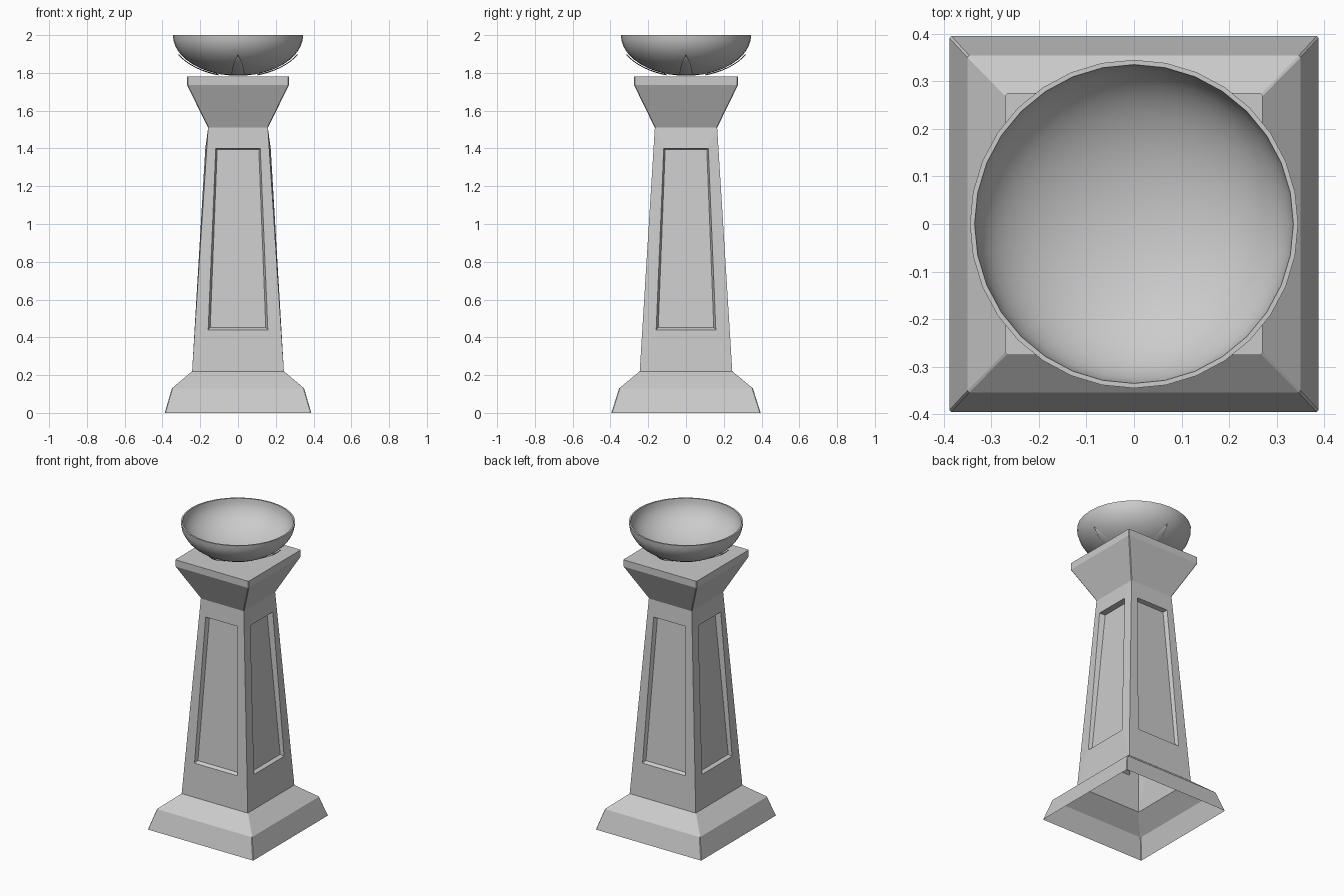
import bpy, bmesh
from math import sin, cos, pi

if "Cube" in bpy.data.objects:
    bpy.data.objects.remove(bpy.data.objects["Cube"])


def finish(name, verts, faces, smooth=False, merge=True):
    me = bpy.data.meshes.new(name)
    me.from_pydata(verts, [], faces)
    bm = bmesh.new()
    bm.from_mesh(me)
    if merge:
        bmesh.ops.remove_doubles(bm, verts=bm.verts, dist=0.0002)
    bmesh.ops.recalc_face_normals(bm, faces=bm.faces)
    bm.to_mesh(me)
    bm.free()
    ob = bpy.data.objects.new(name, me)
    bpy.context.collection.objects.link(ob)
    if smooth:
        bpy.ops.object.select_all(action='DESELECT')
        bpy.context.view_layer.objects.active = ob
        ob.select_set(True)
        bpy.ops.object.shade_smooth_by_angle(angle=0.7)
    return ob


def square_loft(name, rings, chamfer=0.004, cap_top=False):
    """Stack of chamfered rectangles (half x, half y, z), open underneath."""
    verts, faces = [], []
    for hx, hy, z in rings:
        c = chamfer
        verts += [(hx, c - hy, z), (hx, hy - c, z), (hx - c, hy, z), (c - hx, hy, z),
                  (-hx, hy - c, z), (-hx, c - hy, z), (c - hx, -hy, z), (hx - c, -hy, z)]
    for r in range(len(rings) - 1):
        for i in range(8):
            a, b = r * 8 + i, r * 8 + (i + 1) % 8
            faces.append((a, b, b + 8, a + 8))
    if cap_top:
        faces.append(tuple(range(len(verts) - 8, len(verts))))
    return finish(name, verts, faces)


# Hollow stepped base and flared capital
square_loft("base", [(0.388, 0.395, 0), (0.35, 0.354, 0.13), (0.243, 0.245, 0.22)])
square_loft("capital", [(0.158, 0.165, 1.51), (0.27, 0.275, 1.735), (0.27, 0.275, 1.78)],
            cap_top=True)

# Tapered shaft with a recessed panel in each side
Z0, Z1 = 0.22, 1.51


def half(z, bottom, top):
    return bottom + (top - bottom) * (z - Z0) / (Z1 - Z0)


def shaft_point(side, u, z, depth=0.0):
    hx, hy = half(z, 0.243, 0.158), half(z, 0.245, 0.165)
    return [(u, depth - hy, z), (hx - depth, u, z),
            (-u, hy - depth, z), (depth - hx, -u, z)][side]


verts, faces = [], []
for side in range(4):
    w0, w1 = ((0.243, 0.158), (0.245, 0.165))[side % 2]
    bulge = -0.008 * (side % 2)
    outlines = [
        [(-w0, Z0, 0), (w0, Z0, 0), (w1, Z1, 0), (-w1, Z1, 0)],
        [(-0.158, 0.44, 0), (0.158, 0.44, 0), (0.118, 1.4, bulge), (-0.118, 1.4, bulge)],
        [(-0.147, 0.452, 0.02), (0.147, 0.452, 0.02), (0.11, 1.395, 0.03), (-0.11, 1.395, 0.03)],
    ]
    n = len(verts)
    for outline in outlines:
        verts += [shaft_point(side, *p) for p in outline]
    for r in (0, 4):
        for i in range(4):
            j = (i + 1) % 4
            faces.append((n + r + i, n + r + j, n + r + 4 + j, n + r + 4 + i))
    faces.append((n + 8, n + 9, n + 10, n + 11))
finish("shaft", verts, faces)

# Thin-walled round bowl: half-ellipse outside, rim, half-ellipse inside
SEG, STEPS = 32, 12


def arc(t, radius, depth):
    return radius * sin(t), 2.0 - depth * cos(t)


profile = [arc(pi / 2 * i / STEPS, 0.345, 0.215) for i in range(STEPS + 1)]
profile += [arc(pi / 2 * i / STEPS, 0.335, 0.205) for i in range(STEPS, -1, -1)]
verts = [(r * cos(2 * pi * s / SEG), r * sin(2 * pi * s / SEG), z)
         for r, z in profile for s in range(SEG)]
faces = [(k * SEG + s, k * SEG + (s + 1) % SEG, (k + 1) * SEG + (s + 1) % SEG, (k + 1) * SEG + s)
         for k in range(len(profile) - 1) for s in range(SEG)]
finish("bowl", verts, faces, smooth=True)

# Four pointed leaves hugging the underside of the bowl
verts, faces = [], []
ROWS = 8
for k in range(4):
    ca, sa = cos(k * pi / 2), sin(k * pi / 2)
    n = len(verts)
    for i in range(ROWS + 1):
        f = i / ROWS
        t = 0.3 + 0.79 * f
        w = 0.034 * (1 - f ** 2.5)
        for j in (-1, 0, 1):
            lift = (0.008 if j == 0 else 0.001) + 0.006 * f
            r, z = arc(t, 0.345 + lift, 0.215 + min(lift, 0.008))
            verts.append((r * ca - j * w * sa, r * sa + j * w * ca, z))
    for i in range(ROWS):
        for j in range(2):
            a = n + i * 3 + j
            faces.append((a, a + 1, a + 4, a + 3))
finish("bowl_leaves", verts, faces, smooth=True)
